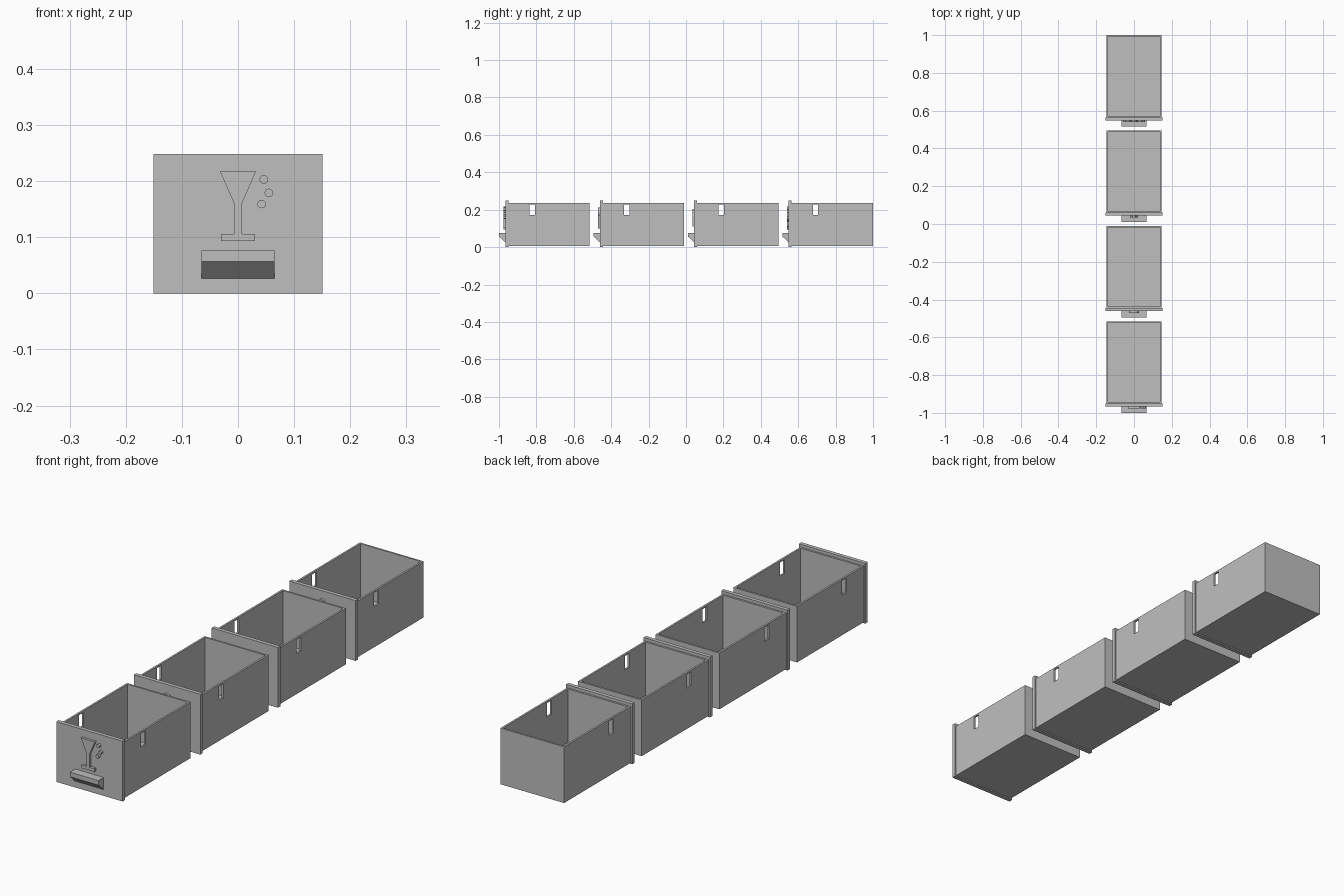
import bpy, bmesh, math
from mathutils import Matrix, Vector

if "Cube" in bpy.data.objects:
    bpy.data.objects.remove(bpy.data.objects["Cube"])

grey = bpy.data.materials.new("plain grey")
grey.use_nodes = True
grey.diffuse_color = (0.52, 0.52, 0.52, 1)
grey.node_tree.nodes["Principled BSDF"].inputs["Base Color"].default_value = (0.52, 0.52, 0.52, 1)

PITCH = 0.505
PLATE_FRONT = -0.966
PLATE_BACK = -0.95


def add_object(name, bm, y=0):
    bmesh.ops.recalc_face_normals(bm, faces=bm.faces)
    mesh = bpy.data.meshes.new(name)
    bm.to_mesh(mesh)
    bm.free()
    mesh.materials.append(grey)
    obj = bpy.data.objects.new(name, mesh)
    obj.location.y = y
    bpy.context.collection.objects.link(obj)
    return obj


def box(bm, low, high):
    low, high = Vector(low), Vector(high)
    matrix = Matrix.Translation((low + high) / 2) @ Matrix.Diagonal((*(high - low), 1))
    bmesh.ops.create_cube(bm, size=1, matrix=matrix)


def prism(bm, outline, axis_vector):
    """Extrude a closed outline of 3D points along a vector."""
    face = bm.faces.new([bm.verts.new(p) for p in outline])
    out = bmesh.ops.extrude_face_region(bm, geom=[face], use_keep_orig=True)
    moved = [v for v in out["geom"] if isinstance(v, bmesh.types.BMVert)]
    bmesh.ops.translate(bm, verts=moved, vec=axis_vector)


def relief(bm, outline):
    """Raise an x-z outline from the front plate."""
    prism(bm, [(x, PLATE_FRONT, z) for x, z in outline], (0, -0.01, 0))


def disc(bm, x, z, r, sides=24):
    turns = [math.tau * i / sides for i in range(sides)]
    relief(bm, [(x + r * math.cos(a), z + r * math.sin(a)) for a in turns])


# Open tray with a thin wall, cut through by one slot on each side
bm = bmesh.new()
box(bm, (-0.145, PLATE_BACK, 0.005), (0.145, -0.515, 0.236))
top = max(bm.faces, key=lambda f: f.calc_center_median().z)
bmesh.ops.inset_region(bm, faces=[top], thickness=0.011)
hole = bmesh.ops.extrude_face_region(bm, geom=[top])
bmesh.ops.translate(bm, verts=[v for v in hole["geom"] if isinstance(v, bmesh.types.BMVert)],
                    vec=(0, 0, -0.22))
bmesh.ops.delete(bm, geom=[top] if top.is_valid else [], context="FACES")
tray = add_object("tray", bm)

bm = bmesh.new()
box(bm, (-0.3, -0.837, 0.172), (0.3, -0.808, 0.229))
cutter = add_object("slot_cutter", bm)
cutter.hide_render = True
cut = tray.modifiers.new("slots", "BOOLEAN")
cut.operation = "DIFFERENCE"
cut.solver = "EXACT"
cut.object = cutter
bpy.context.view_layer.update()
tray_mesh = bpy.data.meshes.new_from_object(tray.evaluated_get(bpy.context.evaluated_depsgraph_get()))
bpy.data.objects.remove(tray)
bpy.data.objects.remove(cutter)


# Raised emblems for the four fronts
def glass_emblem(bm):
    half = [(0.03, 0.093), (0.03, 0.106), (0.007, 0.106), (0.007, 0.16), (0.032, 0.217)]
    relief(bm, half + [(-x, z) for x, z in reversed(half)])
    for x, z in ((0.046, 0.203), (0.055, 0.179), (0.042, 0.159)):
        disc(bm, x, z, 0.0075)


def round_emblem(bm):
    disc(bm, 0, 0.185, 0.027)
    relief(bm, [(-0.01, 0.1), (0.01, 0.1), (0.022, 0.165), (-0.022, 0.165)])


def bottle_emblem(bm):
    half = [(0.02, 0.11), (0.02, 0.16), (0.008, 0.178), (0.008, 0.205)]
    relief(bm, half + [(-x, z) for x, z in reversed(half)])


def flower_emblem(bm):
    disc(bm, 0, 0.155, 0.02)
    for i in range(8):
        a = math.tau * i / 8
        disc(bm, 0.045 * math.cos(a), 0.155 + 0.05 * math.sin(a), 0.012)


emblems = (glass_emblem, round_emblem, bottle_emblem, flower_emblem)
for i, emblem in enumerate(emblems):
    y, n = i * PITCH, i + 1
    obj = bpy.data.objects.new(f"tray_{n}", tray_mesh)
    obj.location.y = y
    bpy.context.collection.objects.link(obj)

    # Front plate
    bm = bmesh.new()
    box(bm, (-0.151, PLATE_FRONT, 0), (0.151, PLATE_BACK, 0.248))
    add_object(f"front_plate_{n}", bm, y)

    # Wedge pull
    bm = bmesh.new()
    prism(bm, [(-0.065, PLATE_FRONT, 0.026), (-0.065, -1, 0.057),
               (-0.065, -1, 0.076), (-0.065, PLATE_FRONT, 0.076)], (0.13, 0, 0))
    add_object(f"pull_{n}", bm, y)

    bm = bmesh.new()
    emblem(bm)
    add_object(f"emblem_{n}", bm, y)
